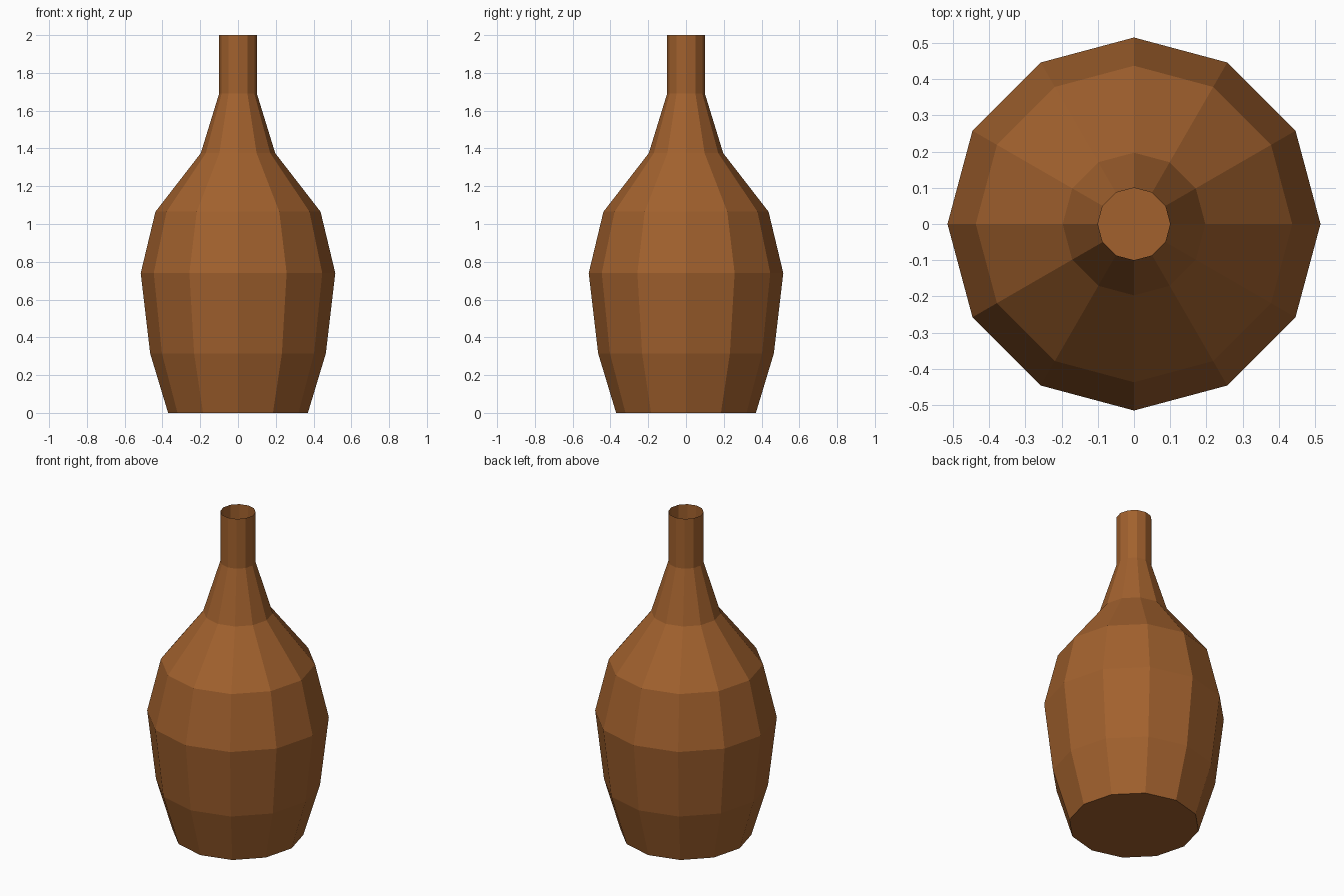
import bpy, bmesh
from math import cos, sin, pi

if "Cube" in bpy.data.objects:
    bpy.data.objects.remove(bpy.data.objects["Cube"])

SIDES = 12
# (radius, height) from base to mouth
PROFILE = [(0.37, 0.0), (0.465, 0.315), (0.515, 0.74), (0.437, 1.065),
           (0.197, 1.375), (0.1, 1.69), (0.1, 2.0)]

bm = bmesh.new()
rings = [[bm.verts.new((r * cos(2 * pi * i / SIDES), r * sin(2 * pi * i / SIDES), z))
          for i in range(SIDES)] for r, z in PROFILE]

# Faceted wall, left open at the mouth
for low, high in zip(rings, rings[1:]):
    for i in range(SIDES):
        j = (i + 1) % SIDES
        bm.faces.new((low[i], low[j], high[j], high[i]))

# Flat base
bm.faces.new(list(reversed(rings[0])))

mesh = bpy.data.meshes.new("bottle")
bm.to_mesh(mesh)
bm.free()
bottle = bpy.data.objects.new("bottle", mesh)
bpy.context.collection.objects.link(bottle)

# Brown clay
clay = bpy.data.materials.new("brown_clay")
clay.diffuse_color = (0.36, 0.12, 0.027, 1)
clay.use_nodes = True
clay.node_tree.nodes["Principled BSDF"].inputs["Base Color"].default_value = clay.diffuse_color
mesh.materials.append(clay)
